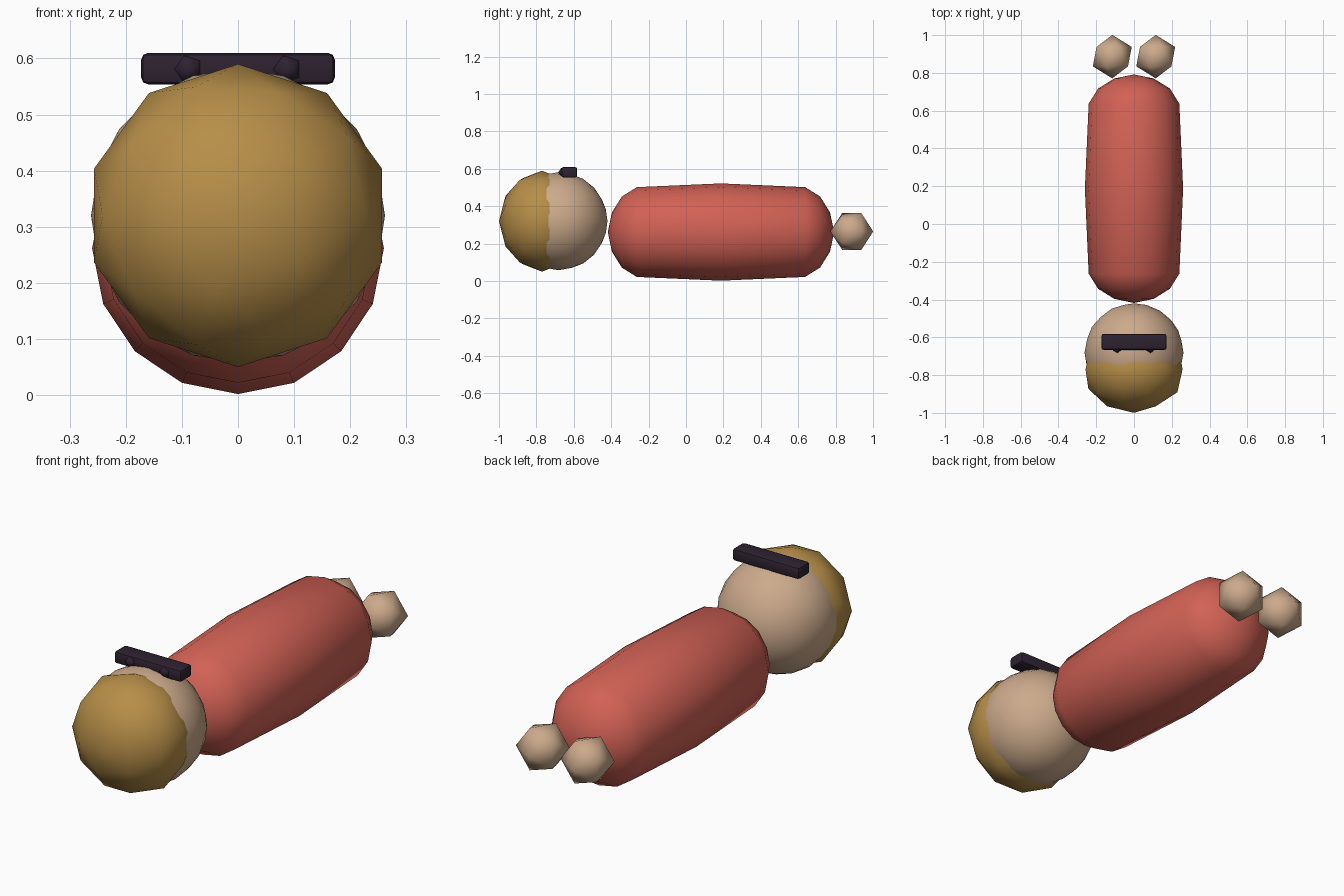
import bpy, bmesh, math
from mathutils import Matrix, Vector

cube = bpy.data.objects.get("Cube")
if cube:
    bpy.data.objects.remove(cube, do_unlink=True)


def material(name, rgb):
    m = bpy.data.materials.new(name)
    m.use_nodes = True
    m.diffuse_color = (*rgb, 1)
    m.node_tree.nodes["Principled BSDF"].inputs["Base Color"].default_value = (*rgb, 1)
    return m


RED = material("red cloth", (0.64, 0.12, 0.09))
SKIN = material("skin", (0.60, 0.40, 0.26))
HAIR = material("golden hair", (0.47, 0.27, 0.065))
DARK = material("dark plum", (0.027, 0.016, 0.030))


def finish(bm, name, mat):
    bmesh.ops.recalc_face_normals(bm, faces=bm.faces)
    for f in bm.faces:
        f.smooth = True
    mesh = bpy.data.meshes.new(name)
    bm.to_mesh(mesh)
    bm.free()
    mesh.materials.append(mat)
    obj = bpy.data.objects.new(name, mesh)
    bpy.context.collection.objects.link(obj)
    return obj


def ball(name, mat, center, radius, level, depth=1.0):
    """Icosphere with its pole axis along y; depth scales that axis."""
    bm = bmesh.new()
    bmesh.ops.create_icosphere(bm, subdivisions=level, radius=radius)
    turn = Matrix.Rotation(-math.pi / 2, 4, 'X')
    bm.transform(Matrix.Translation(center) @ turn @ Matrix.Diagonal((1, 1, depth, 1)))
    return finish(bm, name, mat)


# Body: a long rounded capsule lathed around the y axis
half = [(0, 0.605), (0.105, 0.583), (0.19, 0.53), (0.24, 0.45)]
profile = half + [(0.26, 0)] + [(r, -y) for r, y in reversed(half)]
bm = bmesh.new()
verts = [bm.verts.new((r, y, 0)) for r, y in profile]
edges = [bm.edges.new(pair) for pair in zip(verts, verts[1:])]
bmesh.ops.spin(bm, geom=verts + edges, cent=(0, 0, 0), axis=(0, 1, 0),
               angle=math.tau, steps=16, use_duplicate=False)
bmesh.ops.remove_doubles(bm, verts=bm.verts, dist=0.001)
bm.transform(Matrix.Translation((0, 0.187, 0.262)))
finish(bm, "body", RED)

# Head and the hair cap that swallows its front
ball("head", SKIN, Vector((0, -0.682, 0.32)), 0.262, 3)
ball("hair", HAIR, Vector((0, -0.77, 0.32)), 0.27, 2, 0.85)

# Visor bar on top of the head
bm = bmesh.new()
bmesh.ops.create_cube(bm, size=1)
bm.transform(Matrix.Translation((0, -0.624, 0.582)) @ Matrix.Diagonal((0.345, 0.085, 0.056, 1)))
bmesh.ops.bevel(bm, geom=bm.edges[:], offset=0.012, segments=2, profile=0.5, affect='EDGES')
bar = finish(bm, "visor_bar", DARK)
bpy.context.view_layer.objects.active = bar
bar.select_set(True)
bpy.ops.object.shade_smooth_by_angle(angle=math.radians(40))

# Paired feet and visor studs
for side, s in (("left", 1), ("right", -1)):
    ball(side + "_foot", SKIN, Vector((s * 0.115, 0.886, 0.265)), 0.115, 1)
    ball(side + "_visor_stud", DARK, Vector((s * 0.088, -0.655, 0.581)), 0.028, 1)
